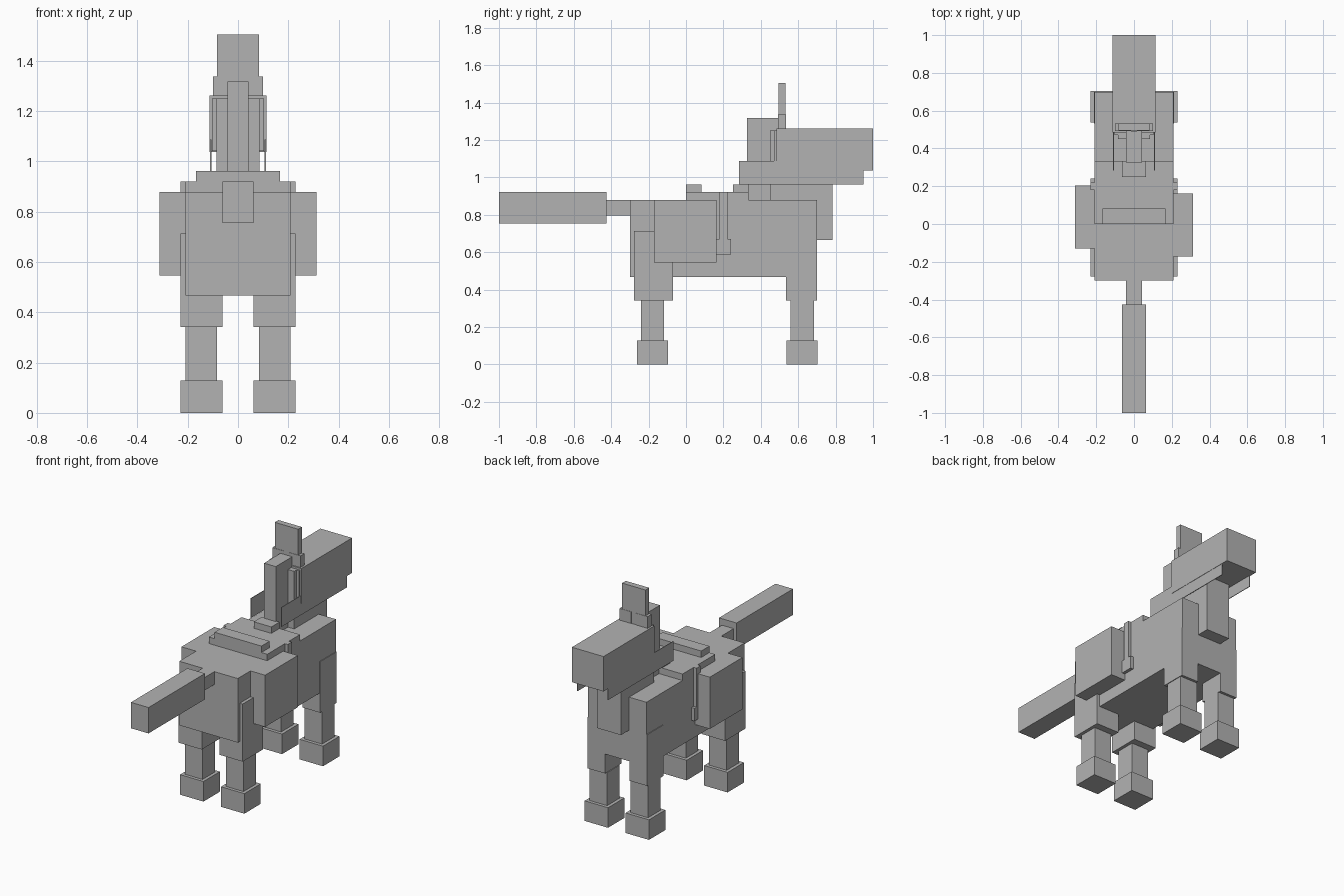
import bpy
import bmesh
from mathutils import Vector

default_cube = bpy.data.objects.get("Cube")
if default_cube:
    bpy.data.objects.remove(default_cube, do_unlink=True)

# All box sizes are given in grid blocks, this many units wide
BLOCK = 1 / 24

grey = bpy.data.materials.new("plain_grey")
colour = (0.45, 0.45, 0.45, 1)
grey.use_nodes = True
grey.diffuse_color = colour
grey.node_tree.nodes["Principled BSDF"].inputs["Base Color"].default_value = colour


def box(name, corner, size):
    """Flat-faced box from its lowest corner and its size, in blocks."""
    corner, size = Vector(corner), Vector(size)
    mesh = bpy.data.meshes.new(name)
    bm = bmesh.new()
    bmesh.ops.create_cube(bm, size=1)
    for vert in bm.verts:
        offset = vert.co + Vector((0.5, 0.5, 0.5))
        vert.co = (corner + offset * size) * BLOCK
    bm.to_mesh(mesh)
    bm.free()
    mesh.materials.append(grey)
    part = bpy.data.objects.new(name, mesh)
    bpy.context.scene.collection.objects.link(part)
    return part


def centred(name, y, z, size):
    """Box centred across the model."""
    return box(name, (-size[0] / 2, y, z), size)


def pair(name, inner, y, z, size):
    """Matching boxes on both sides, starting at distance inner from the middle."""
    box("left_" + name, (inner, y, z), size)
    box("right_" + name, (-inner - size[0], y, z), size)


# Trunk and neck
centred("body", -7.2, 11.2, (10, 24, 9.9))
centred("neck", 10.8, 16, (4.1, 8, 14))
centred("mane", 7.8, 15.6, (2, 4, 16))

# Head with bridle, ears and reins
centred("head", 11.3, 25, (5, 7, 5))
centred("bridle", 11.6, 24.9, (5.4, 12.4, 5.4))
pair("short_ear", 0.4, 11.8, 29, (2, 1, 3.1))
pair("long_ear", 0, 11.85, 29, (2, 0.9, 7.1))
pair("rein", 2.55, 6.8, 23.1, (0.1, 16, 3))

# Tail
centred("tail_base", -10.2, 19.1, (2, 3, 2))
centred("tail", -24, 18.1, (3, 13.8, 4))

# Saddle
centred("saddle_seat", 0, 21.1, (10, 8, 1))
centred("saddle_horn", 6, 22.1, (3, 2, 1))
centred("saddle_back", 0, 22.1, (8, 2, 1))
pair("stirrup_strap", 4.5, 4.3, 16.1, (1, 1, 6))
pair("stirrup", 4.5, 3.8, 14.1, (1, 2, 2))

# Side bags, set slightly out of line with each other
box("left_bag", (4.5, -4.1, 13.1), (3, 8, 8))
box("right_bag", (-7.5, -3.1, 13.1), (3, 8, 8))

# Legs
pair("tail_end_thigh", 1.5, -6.7, 8.2, (4, 5, 8.9))
pair("head_end_thigh", 2.1, 12.8, 8.2, (3, 4, 7.9))
for end, y in (("tail_end", -6.3), ("head_end", 12.9)):
    pair(end + "_shin", 2, y + 0.5, 3, (3, 3, 5.2))
    pair(end + "_hoof", 1.5, y, 0, (4, 4, 3.1))
